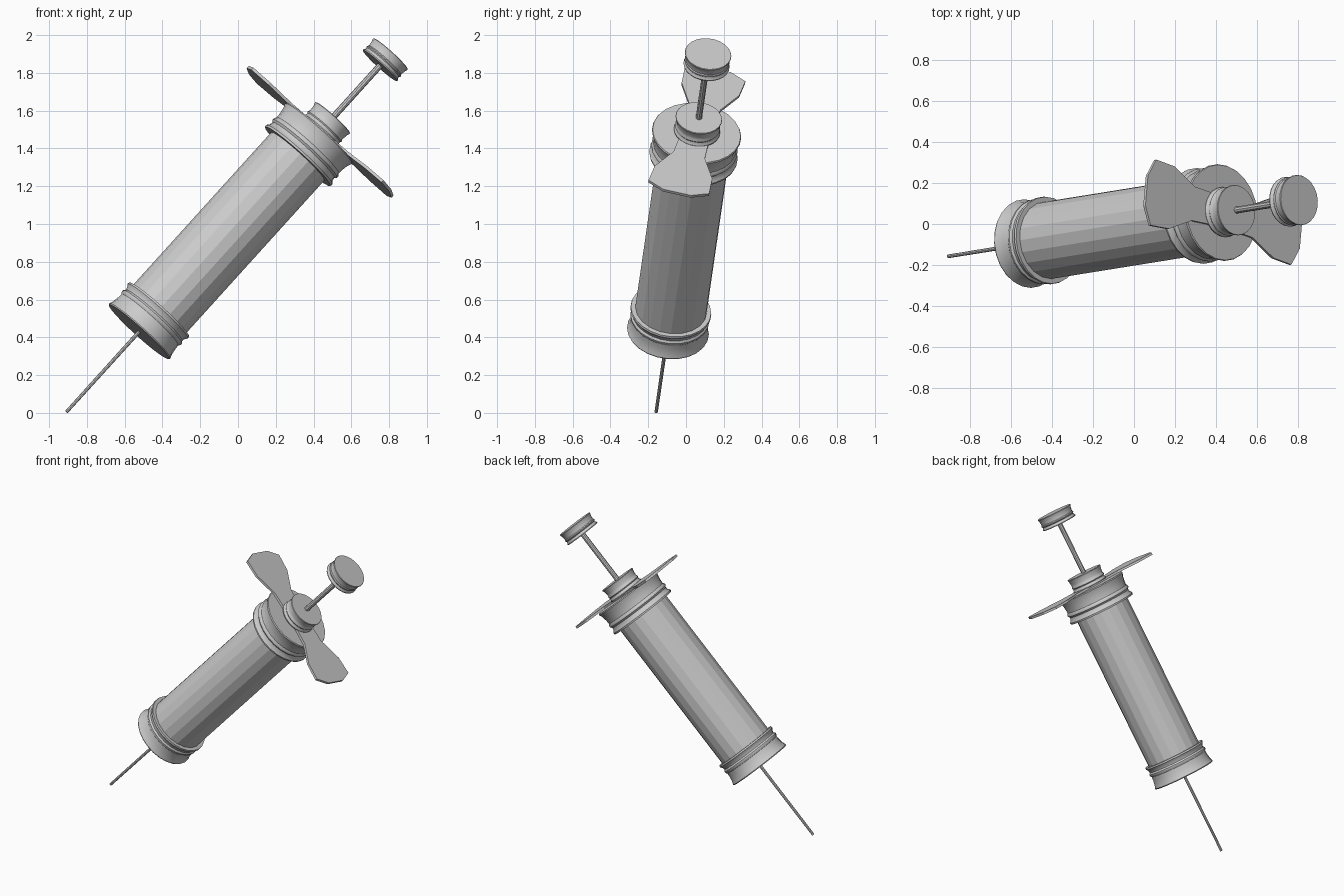
import bpy, bmesh, math
from mathutils import Vector, Matrix

if "Cube" in bpy.data.objects:
    bpy.data.objects.remove(bpy.data.objects["Cube"])

# Tilted frame: local z runs along the syringe from needle tip to thumb pad
TIP = Vector((-0.908, -0.158, 0.005))
AXIS = Vector((0.667, 0.107, 0.737)).normalized()
E1 = Vector((AXIS.z, 0, -AXIS.x)).normalized()
E2 = AXIS.cross(E1)
FRAME = Matrix((E1, E2, AXIS)).transposed().to_4x4()
FRAME.translation = TIP


def finish(name, bm, smooth):
    bmesh.ops.recalc_face_normals(bm, faces=bm.faces)
    me = bpy.data.meshes.new(name)
    bm.to_mesh(me)
    bm.free()
    ob = bpy.data.objects.new(name, me)
    bpy.context.collection.objects.link(ob)
    ob.matrix_world = FRAME
    if smooth:
        bpy.ops.object.select_all(action='DESELECT')
        ob.select_set(True)
        bpy.context.view_layer.objects.active = ob
        bpy.ops.object.shade_smooth_by_angle(angle=math.radians(35))
    return ob


def lathe(name, profile, sides, smooth=True):
    """Closed solid of revolution from (radius, height) points."""
    bm = bmesh.new()
    rings = [[bm.verts.new((r * math.cos(2 * math.pi * i / sides),
                            r * math.sin(2 * math.pi * i / sides), z))
              for i in range(sides)] for r, z in profile]
    for a, b in zip(rings, rings[1:]):
        for i in range(sides):
            j = (i + 1) % sides
            bm.faces.new((a[i], a[j], b[j], b[i]))
    bm.faces.new(rings[0])
    bm.faces.new(rings[-1])
    return finish(name, bm, smooth)


# Grooved cap shape: relative radius against position from outer face to inner face
CAP = [(0.985, 0), (1.0, 0.04), (0.96, 0.18), (0.935, 0.40), (0.93, 0.54),
       (0.965, 0.61), (0.965, 0.67), (0.925, 0.74), (0.94, 0.84),
       (0.99, 0.93), (0.98, 1.0)]


def cap(name, radius, outer, inner, sides=24):
    lathe(name, [(radius * r, outer + (inner - outer) * t) for r, t in CAP], sides)


# Needle, barrel and plunger rod
lathe("needle", [(0.009, 0), (0.010, 0.60)], 8)
lathe("barrel", [(0.19, 0.65), (0.19, 1.92)], 20, smooth=False)
lathe("plunger_rod", [(0.017, 2.05), (0.017, 2.52)], 10)

# Grooved end caps, collar and thumb pad
cap("lower_cap", 0.218, 0.575, 0.735)
cap("upper_cap", 0.238, 2.005, 1.835)
cap("plunger_collar", 0.124, 2.113, 2.015)
cap("thumb_pad", 0.124, 2.572, 2.487)

# Finger grip: quarter outline mirrored into a two-winged plate
quarter = [(0.10, 0.08), (0.20, 0.085), (0.345, 0.157), (0.465, 0.165), (0.51, 0.075)]
wing = quarter + [(x, -y) for x, y in reversed(quarter)]
outline = wing + [(-x, -y) for x, y in wing]
bm = bmesh.new()
spin = Matrix.Rotation(math.radians(-12), 3, 'Z')
face = bm.faces.new([bm.verts.new(spin @ Vector((x, y, 2.004))) for x, y in outline])
ext = bmesh.ops.extrude_face_region(bm, geom=[face], use_keep_orig=True)
bmesh.ops.translate(bm, vec=(0, 0, 0.016),
                    verts=[v for v in ext["geom"] if isinstance(v, bmesh.types.BMVert)])
finish("finger_grip", bm, False)
